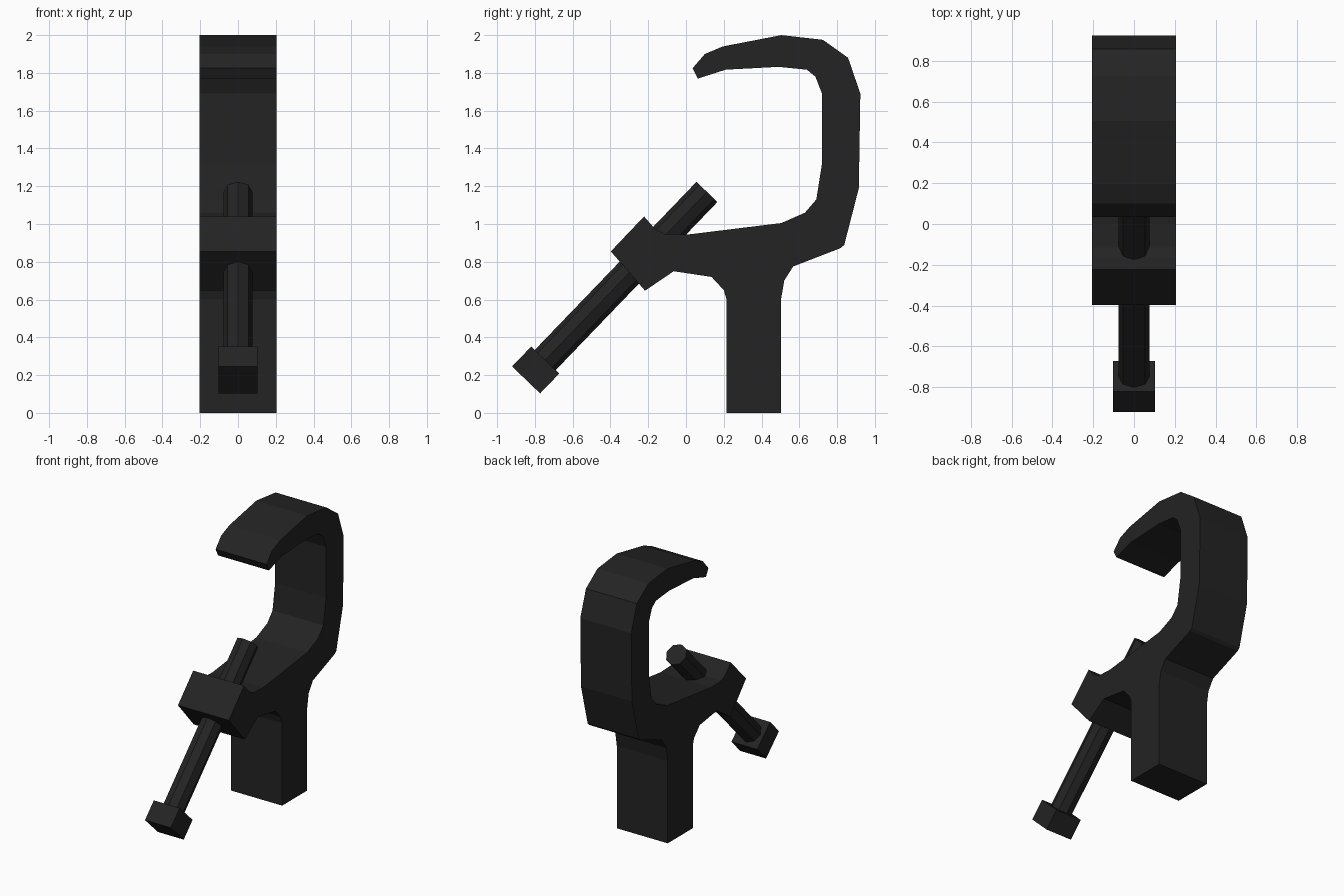
import bpy, bmesh, math
from mathutils import Vector, Matrix

if "Cube" in bpy.data.objects:
    bpy.data.objects.remove(bpy.data.objects["Cube"])

black = bpy.data.materials.new("matte black")
black.diffuse_color = (0.017, 0.017, 0.017, 1)
black.use_nodes = True
black.node_tree.nodes["Principled BSDF"].inputs["Base Color"].default_value = black.diffuse_color


def finish(bm, name):
    bmesh.ops.recalc_face_normals(bm, faces=bm.faces)
    me = bpy.data.meshes.new(name)
    bm.to_mesh(me)
    bm.free()
    me.materials.append(black)
    ob = bpy.data.objects.new(name, me)
    bpy.context.collection.objects.link(ob)
    return ob


# Clamp body: side outline (y, z) extruded across x
outline = [
    (0.215, 0), (0.503, 0), (0.503, 0.60), (0.52, 0.70), (0.567, 0.775),   # post
    (0.82, 0.873), (0.838, 0.89), (0.915, 1.19), (0.923, 1.69),            # spine
    (0.858, 1.88), (0.725, 1.975), (0.505, 2.0), (0.195, 1.94),            # hook
    (0.10, 1.90), (0.035, 1.825), (0.063, 1.77), (0.21, 1.817),
    (0.49, 1.832), (0.64, 1.817), (0.685, 1.78), (0.72, 1.69),             # inside
    (0.72, 1.32), (0.69, 1.13), (0.63, 1.06), (0.505, 1.005),
    (0.0, 0.943), (-0.115, 0.948), (-0.165, 0.975),                        # arm
    (-0.222, 1.04), (-0.398, 0.855), (-0.217, 0.647),                      # boss
    (-0.065, 0.75), (0.135, 0.72), (0.20, 0.65), (0.215, 0.60),
]
half = 0.205
bm = bmesh.new()
face = bm.faces.new([bm.verts.new((-half, y, z)) for y, z in outline])
ext = bmesh.ops.extrude_face_region(bm, geom=[face])
bmesh.ops.translate(bm, vec=(2 * half, 0, 0),
                    verts=[v for v in ext["geom"] if isinstance(v, bmesh.types.BMVert)])
finish(bm, "clamp_body")

# Slanted bolt: octagonal shaft and square head on one axis
head = Vector((0, -0.796, 0.227))
tip = Vector((0, 0.111, 1.17))
axis = tip - head
tilt = Matrix.Rotation(-math.atan2(axis.y, axis.z), 4, "X")

bm = bmesh.new()
bmesh.ops.create_cone(bm, cap_ends=True, segments=8, radius1=0.077, radius2=0.077,
                      depth=axis.length,
                      matrix=Matrix.Translation((head + tip) / 2) @ tilt)
finish(bm, "bolt_shaft")

bm = bmesh.new()
bmesh.ops.create_cube(bm, size=1, matrix=Matrix.Translation(head) @ tilt
                      @ Matrix.Diagonal((0.208, 0.206, 0.146, 1)))
finish(bm, "bolt_head")
